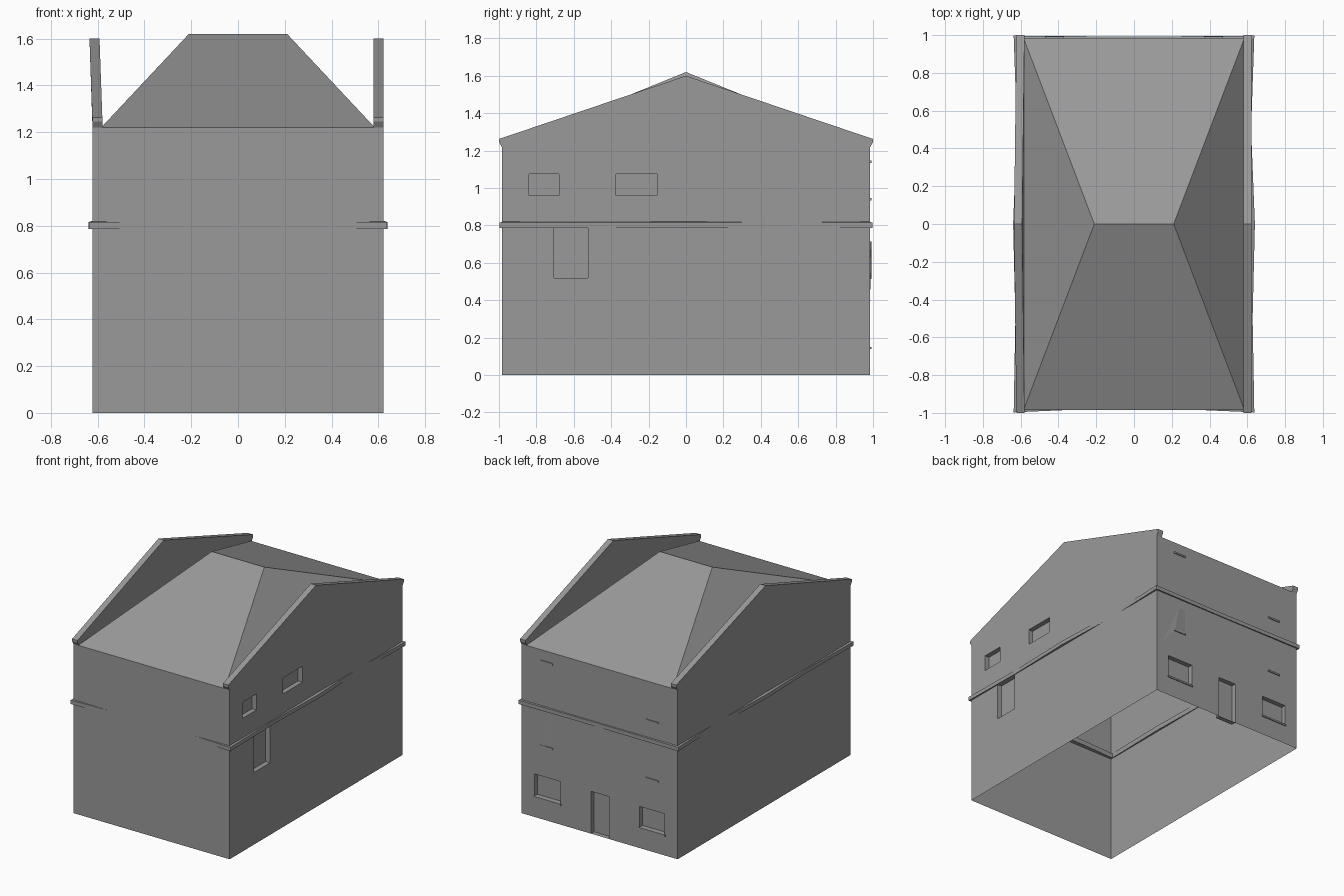
import bpy
import bmesh

cube = bpy.data.objects.get("Cube")
if cube:
    bpy.data.objects.remove(cube, do_unlink=True)

grey = bpy.data.materials.new("plain grey")
grey.use_nodes = True
GREY = (0.32, 0.32, 0.32, 1)
grey.diffuse_color = GREY
grey.node_tree.nodes["Principled BSDF"].inputs["Base Color"].default_value = GREY

W, D, EAVES = 0.623, 0.985, 1.22      # half width, half depth, eaves height
RECESS = 0.035


def finish(bm, name):
    bmesh.ops.remove_doubles(bm, verts=bm.verts, dist=0.0001)
    bmesh.ops.recalc_face_normals(bm, faces=bm.faces)
    mesh = bpy.data.meshes.new(name)
    bm.to_mesh(mesh)
    bm.free()
    mesh.materials.append(grey)
    obj = bpy.data.objects.new(name, mesh)
    bpy.context.collection.objects.link(obj)
    return obj


def quad(bm, points):
    bm.faces.new([bm.verts.new(p) for p in points])


def wall(bm, half, place, openings=()):
    """Wall sheet with recessed openings; place maps (along, height, depth) to xyz."""
    us = sorted({-half, half, *(u for o in openings for u in o[:2])})
    zs = sorted({0, EAVES, *(z for o in openings for z in o[2:])})
    for u0, u1 in zip(us, us[1:]):
        for z0, z1 in zip(zs, zs[1:]):
            u, z = (u0 + u1) / 2, (z0 + z1) / 2
            if not any(a < u < b and c < z < d for a, b, c, d in openings):
                quad(bm, [place(*p, 0) for p in ((u0, z0), (u1, z0), (u1, z1), (u0, z1))])
    for a, b, c, d in openings:
        rim = [(a, c), (b, c), (b, d), (a, d)]
        quad(bm, [place(*p, RECESS) for p in rim])
        for p, q in zip(rim, rim[1:] + rim[:1]):
            quad(bm, [place(*p, 0), place(*q, 0), place(*q, RECESS), place(*p, RECESS)])


def box(name, center, size):
    bm = bmesh.new()
    bmesh.ops.create_cube(bm, size=1)
    for v in bm.verts:
        v.co = [c + s * k for c, s, k in zip(center, size, v.co)]
    return finish(bm, name)


# Hollow walls, open underneath, with recessed windows and doors
side_openings = [(-0.84, -0.68, 0.96, 1.075), (-0.375, -0.155, 0.96, 1.075),
                 (-0.705, -0.525, 0.52, 0.79)]
back_openings = [(-0.076, 0.068, 0, 0.305), (0.31, 0.52, 0.15, 0.31),
                 (-0.52, -0.32, 0.15, 0.3)]
bm = bmesh.new()
wall(bm, W, lambda u, z, d: (u, -D + d, z))
wall(bm, W, lambda u, z, d: (u, D - d, z), back_openings)
wall(bm, D, lambda u, z, d: (W - d, u, z), side_openings)
wall(bm, D, lambda u, z, d: (-W + d, u, z))
finish(bm, "walls")

# Hipped roof
bm = bmesh.new()
ridge = {s: (s * 0.21, 0, 1.62) for s in (-1, 1)}
corner = {(s, t): (s * 0.585, t * D, EAVES) for s in (-1, 1) for t in (-1, 1)}
for s in (-1, 1):
    quad(bm, [corner[-1, s], corner[1, s], ridge[1], ridge[-1]])
    quad(bm, [corner[s, -1], corner[s, 1], ridge[s]])
finish(bm, "hipped_roof")

# Gable parapets with small kneelers at the eaves
profile = [(-D, EAVES), (-1, 1.245), (-1, 1.262), (0, 1.6), (1, 1.262), (1, 1.245), (D, EAVES)]
for side, name, lean in ((1, "left_parapet", 0), (-1, "right_parapet", 0.012)):
    bm = bmesh.new()
    rings = [[bm.verts.new((side * (x + lean * (z > 1.5)), y, z)) for y, z in profile]
             for x in (0.58, W)]
    for ring in rings:
        bm.faces.new(ring)
    for i in range(len(profile)):
        j = (i + 1) % len(profile)
        bm.faces.new((rings[0][i], rings[0][j], rings[1][j], rings[1][i]))
    finish(bm, name)

# String course, sagging into the wall midway along the front and sides
half_path = [(0, -0.98), (0.38, -0.986), (0.637, -0.997), (0.628, -0.5), (0.64, 0),
             (0.62, 0.5), (0.637, 0.997), (0, 0.992)]
path = half_path + [(-x, y) for x, y in half_path[-2:0:-1]]
bm = bmesh.new()
loops = []
for scale, z in ((1, 0.787), (1, 0.815), (0.97, 0.822), (0.97, 0.787)):
    loops.append([bm.verts.new((x * scale, y * scale, z)) for x, y in path])
for k in range(4):
    a, b = loops[k], loops[(k + 1) % 4]
    for i in range(len(path)):
        j = (i + 1) % len(path)
        bm.faces.new((a[i], a[j], b[j], b[i]))
finish(bm, "string_course")

# Sills and ledges on the back wall
for i, (x, z, width) in enumerate([(0.415, 0.145, 0.22), (-0.42, 0.145, 0.21),
                                   (0.42, 0.53, 0.1), (0.42, 1.14, 0.1),
                                   (-0.42, 0.52, 0.1), (-0.42, 0.94, 0.1)]):
    box(f"back_sill_{i + 1}", (x, D, z), (width, 0.014, 0.012))

# Slanted shutter flap beside the back window
bm = bmesh.new()
quad(bm, [(0.577, D, 0.395), (0.466, D + 0.006, 0.53), (0.43, D + 0.006, 0.715)])
quad(bm, [(0.466, D + 0.006, 0.53), (0.37, D, 0.53), (0.37, D, 0.715), (0.43, D + 0.006, 0.715)])
finish(bm, "back_flap")
